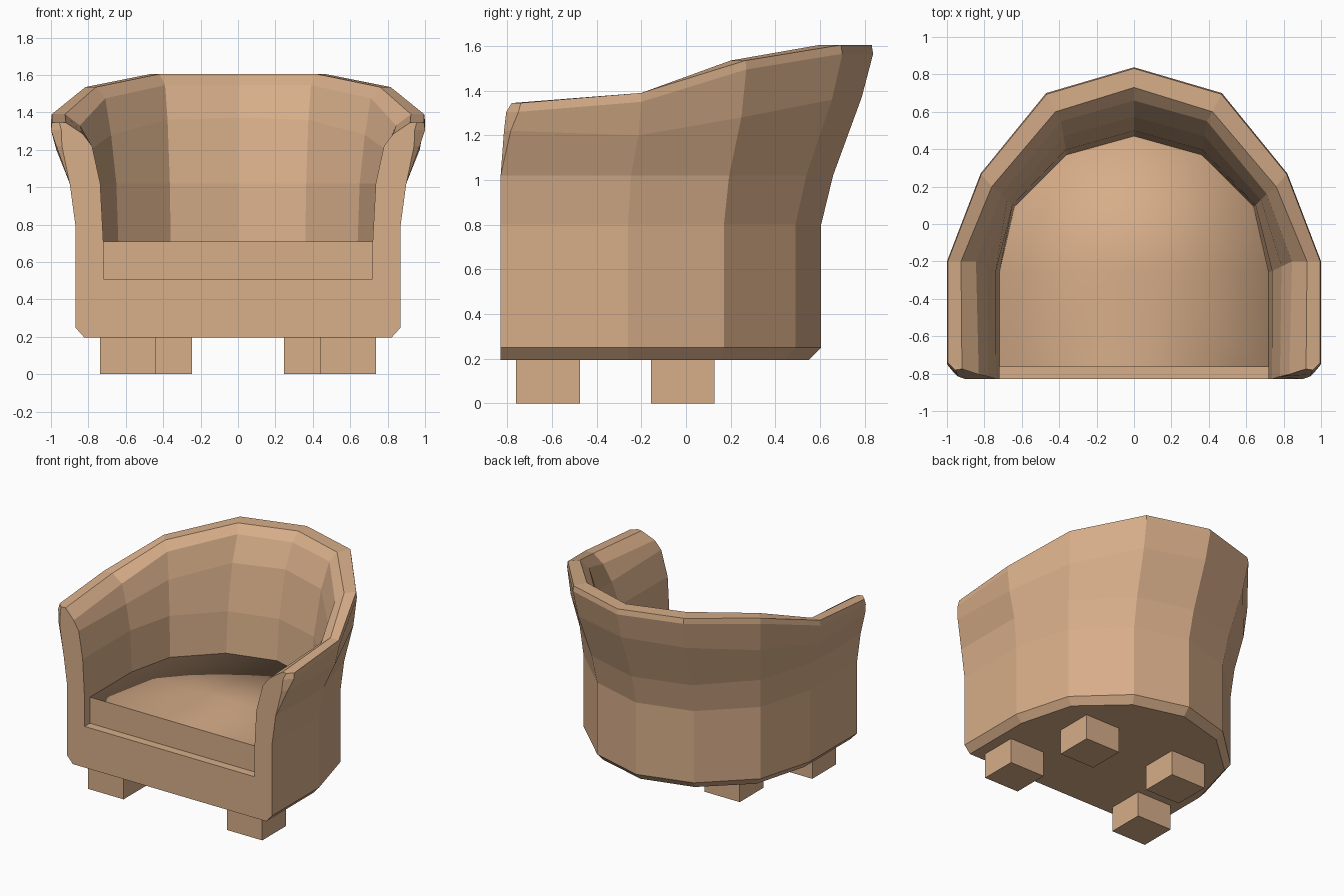
import bpy, bmesh
from mathutils import Vector

if "Cube" in bpy.data.objects:
    bpy.data.objects.remove(bpy.data.objects["Cube"])

mat = bpy.data.materials.new("tan_fabric")
mat.diffuse_color = (0.68, 0.42, 0.25, 1)
mat.use_nodes = True
mat.node_tree.nodes["Principled BSDF"].inputs["Base Color"].default_value = mat.diffuse_color


def make_object(name, bm):
    bmesh.ops.recalc_face_normals(bm, faces=bm.faces)
    me = bpy.data.meshes.new(name)
    bm.to_mesh(me)
    bm.free()
    me.materials.append(mat)
    ob = bpy.data.objects.new(name, me)
    bpy.context.collection.objects.link(ob)
    return ob


# Plan stations, arm front to back centre:
# outer base, outer rim, rim inner edge, inner base, inner rim, rim z, mid z
stations = [
    ((.87, -.83), (1.0, -.80), (.92, -.80), (.72, -.83), (.83, -.80), 1.345, 1.22),
    ((.87, -.26), (1.0, -.20), (.925, -.20), (.72, -.26), (.845, -.20), 1.39, 1.20),
    ((.75, .17), (.82, .27), (.76, .20), (.64, .09), (.71, .16), 1.535, 1.28),
    ((.41, .49), (.47, .70), (.42, .60), (.36, .37), (.39, .55), 1.605, 1.36),
    ((0, .605), (0, .838), (0, .73), (0, .47), (0, .66), 1.605, 1.37),
]


def section(ob, ot, m, ib, it, zr, zm):
    """Wall cross-section from the bottom outside, over the rim, to the seat floor."""
    ob, ot, m, ib, it = (Vector(p) for p in (ob, ot, m, ib, it))
    foot = Vector((ob.x * .943, ob.y * .91 if ob.y > 0 else ob.y))
    pts = [(foot, .195), (ob, .25), (ob, .8), (ob.lerp(ot, .23), 1.02),
           (ob.lerp(ot, .78), zm), (ot, zr - .04), (ot.lerp(m, .06), zr), (m, zr),
           (it, zr - .06), (ib.lerp(it, .55), zm), (ib.lerp(it, .15), 1.02),
           (ib, .71), (ib, .51)]
    return [Vector((p.x, p.y, z)) for p, z in pts]


half = [section(*s) for s in stations]

# Arm front: leans back near the top, outer corner chamfered above the waist
lean = [-.83] * 4 + [-.815, -.805, -.78, -.775, -.805, -.815] + [-.83] * 3
bevel = [0] * 4 + [.03, .055, .04] + [0] * 6
cap = []
for p, y, b in zip(half[0], lean, bevel):
    cap.append(Vector((p.x - b, y, p.z)))
    p.y = y + b
half.insert(0, cap)
flip = Vector((-1, 1, 1))
rings = half + [[p * flip for p in s] for s in half[-2::-1]]

# Shell: wall, bottom, seat floor and front
bm = bmesh.new()
grid = [[bm.verts.new(p) for p in s] for s in rings]
for a, b in zip(grid, grid[1:]):
    for i in range(len(a) - 1):
        bm.faces.new((a[i], a[i + 1], b[i + 1], b[i]))
bm.faces.new([s[0] for s in grid[1:-1]])
bm.faces.new([s[-1] for s in grid[1:-1]])
bm.faces.new(grid[0] + grid[-1][::-1])
bmesh.ops.remove_doubles(bm, verts=bm.verts, dist=.0005)
make_object("chair_shell", bm)

# Seat cushion: fills the inner plan, smooth except around its front face
plan = [Vector(s[3]) for s in stations]
plan[0].y = -.765
plan += [Vector((-p.x, p.y)) for p in plan[-2::-1]]
bm = bmesh.new()
top = bm.faces.new([bm.verts.new((p.x, p.y, .71)) for p in plan])
low = bmesh.ops.extrude_face_region(bm, geom=[top], use_keep_orig=True)["geom"]
bmesh.ops.translate(bm, vec=(0, 0, -.2), verts=[v for v in low if isinstance(v, bmesh.types.BMVert)])
bmesh.ops.poke(bm, faces=[top])
for f in bm.faces:
    f.smooth = True
    if all(v.co.y < -.76 for v in f.verts):
        for e in f.edges:
            e.smooth = False
make_object("seat_cushion", bm)

# Legs: front pair set wider than the back pair
for name, x, y in (("front_leg", .588, -.618), ("back_leg", .395, -.015)):
    for side, sx in (("right", 1), ("left", -1)):
        bm = bmesh.new()
        bmesh.ops.create_cube(bm, size=1)
        bmesh.ops.scale(bm, vec=(.3, .285, .21), verts=bm.verts)
        bmesh.ops.translate(bm, vec=(sx * x, y, .105), verts=bm.verts)
        make_object(f"{name}_{side}", bm)
